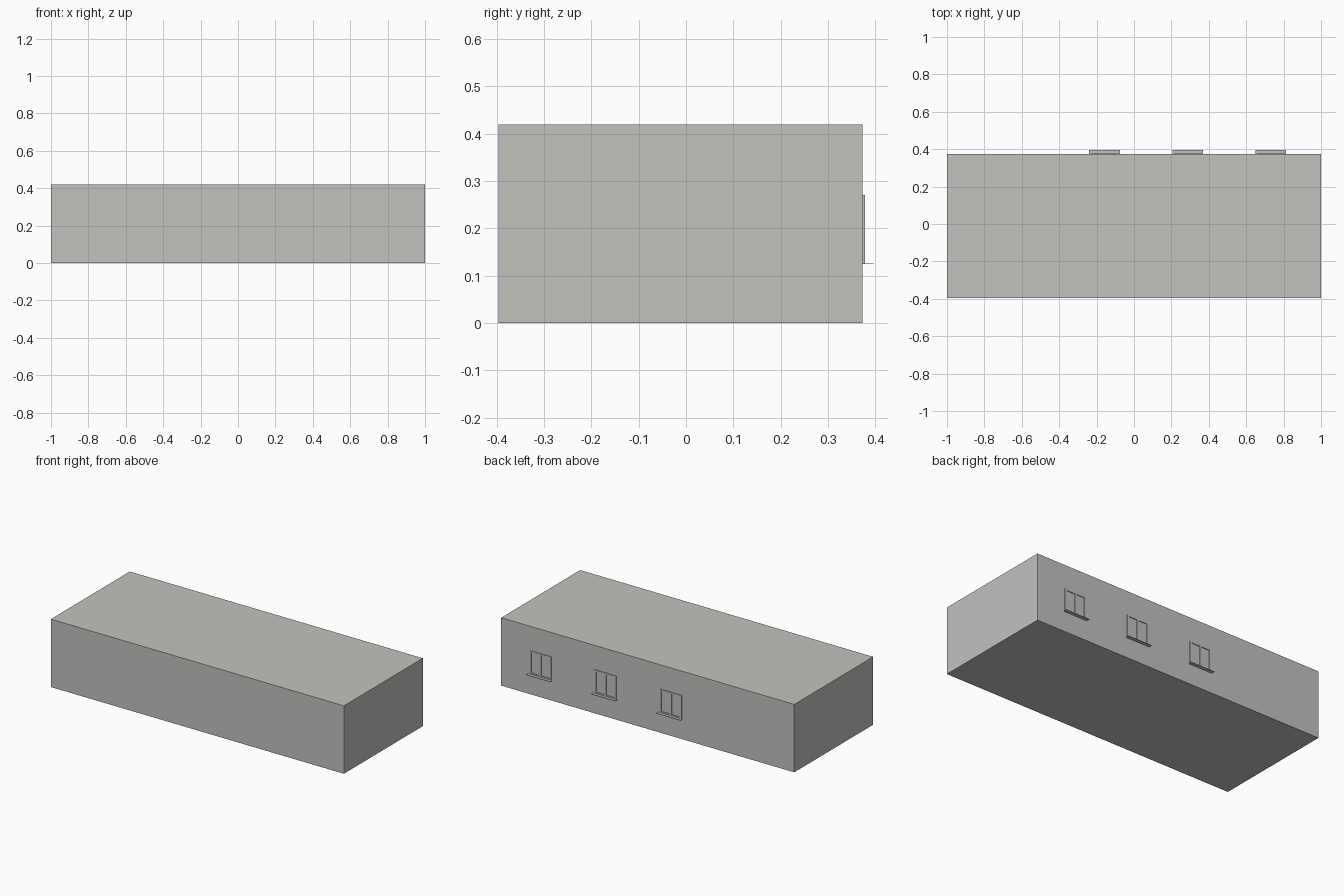
import bpy

if "Cube" in bpy.data.objects:
    bpy.data.objects.remove(bpy.data.objects["Cube"])

# Single warm grey colour for the whole building
grey = bpy.data.materials.new("warm_grey")
grey.diffuse_color = (0.55, 0.54, 0.52, 1)
grey.use_nodes = True
grey.node_tree.nodes["Principled BSDF"].inputs["Base Color"].default_value = grey.diffuse_color

BACK = 0.373                 # y of the rear wall
Z0, Z1 = 0.125, 0.27         # window bottom and top


def box(name, x0, x1, y0, y1, z0, z1):
    bpy.ops.mesh.primitive_cube_add(
        size=1, location=((x0 + x1) / 2, (y0 + y1) / 2, (z0 + z1) / 2))
    ob = bpy.context.object
    ob.name = name
    ob.scale = (x1 - x0, y1 - y0, z1 - z0)
    bpy.ops.object.transform_apply(location=False, rotation=False, scale=True)
    ob.data.materials.append(grey)
    return ob


# Main block
box("building_block", -1, 1, -0.396, BACK, 0, 0.419)

# Three rear windows: frame, centre mullion and thin projecting sill
for i, cx in enumerate((-0.158, 0.288, 0.732), 1):
    w, t, out = 0.075, 0.012, BACK + 0.0045
    for side, x in (("left", w - t / 2), ("middle", 0), ("right", -w + t / 2)):
        box(f"window_{i}_{side}_bar", cx + x - t / 2, cx + x + t / 2,
            BACK, out, Z0, Z1)
    box(f"window_{i}_head", cx - w, cx + w, BACK, out, Z1 - 0.009, Z1)
    box(f"window_{i}_bottom_rail", cx - w, cx + w, BACK, out, Z0, Z0 + 0.009)
    box(f"window_{i}_sill", cx - 0.082, cx + 0.082, BACK, 0.396, Z0, Z0 + 0.001)
